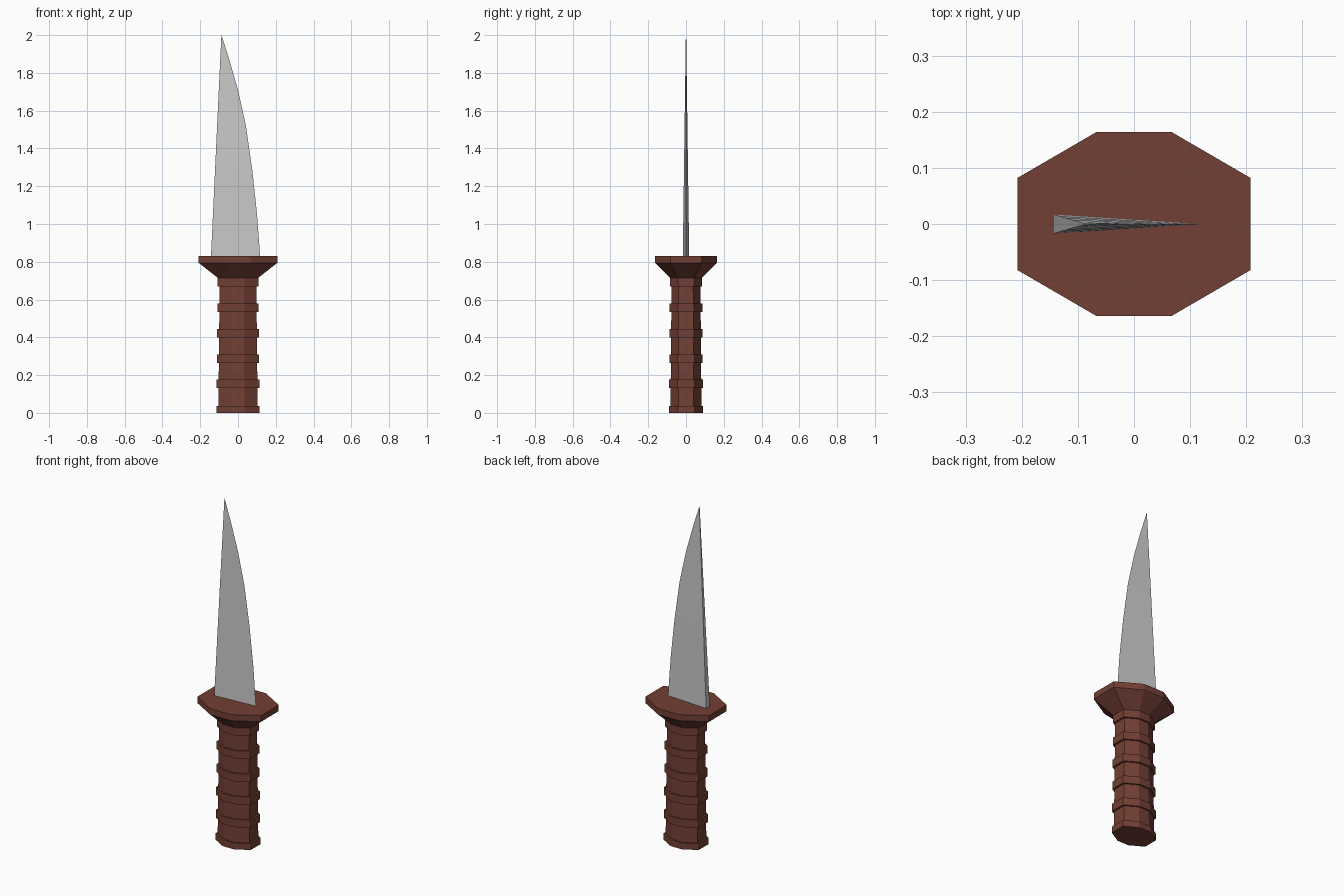
import bpy

if "Cube" in bpy.data.objects:
    bpy.data.objects.remove(bpy.data.objects["Cube"])

# Octagon shared by grip, rings and guard (scaled by half-width)
OCT = [(1, -.394), (1, .394), (.322, .788), (-.322, .788),
       (-1, .394), (-1, -.394), (-.322, -.788), (.322, -.788)]


def make_object(name, verts, faces, material=None):
    mesh = bpy.data.meshes.new(name)
    mesh.from_pydata(verts, [], faces)
    mesh.update()
    obj = bpy.data.objects.new(name, mesh)
    bpy.context.collection.objects.link(obj)
    if material:
        mesh.materials.append(material)
    return obj


def loft(name, loops, material=None):
    """Skin equal-length loops of points, capping both ends."""
    n = len(loops[0])
    verts = [p for loop in loops for p in loop]
    faces = [tuple(reversed(range(n))), tuple(range(len(verts) - n, len(verts)))]
    for k in range(len(loops) - 1):
        for i in range(n):
            j = (i + 1) % n
            faces.append((k*n + i, k*n + j, k*n + n + j, k*n + n + i))
    return make_object(name, verts, faces, material)


def octagon_loft(name, profile, material):
    return loft(name, [[(x*r, y*r, z) for x, y in OCT] for r, z in profile], material)


brown = bpy.data.materials.new("brown")
brown.diffuse_color = (0.17, 0.05, 0.035, 1)
brown.use_nodes = True
brown.node_tree.nodes["Principled BSDF"].inputs["Base Color"].default_value = brown.diffuse_color

# Grip with six raised rings, tapering slightly upward
profile = []
for i in range(6):
    z0 = i * 0.1345
    z1 = z0 + (0.037 if i == 0 else 0.041)
    if i == 0:
        z0 = 0
    else:
        z0 -= 0.004
    ring, core = 0.115 - 0.0014*i, 0.104 - 0.0014*i
    if i:
        profile.append((core, z0))
    profile += [(ring, z0), (ring, z1)]
    if i < 5:
        profile.append((core, z1))
octagon_loft("grip", profile, brown)

# Flared guard
octagon_loft("guard", [(0.105, profile[-1][1]), (0.208, 0.794), (0.208, 0.83)], brown)

# Blade: straight thick spine, curved sharp edge, meeting in a point
edge = [(0.117, 0.83), (0.1, 1.06), (0.075, 1.29), (0.042, 1.52),
        (0.0, 1.71), (-0.043, 1.86)]
loops = []
for x, z in edge:
    t = (z - 0.83) / 1.17
    sx, sy = -0.143 + 0.055*t, 0.016*(1 - t) + 0.001
    loops.append([(x, 0, z), (sx, sy, z), (sx, -sy, z)])
loops.append([(-0.087, 0, 2.0), (-0.088, 0.001, 2.0), (-0.088, -0.001, 2.0)])
loft("blade", loops)
